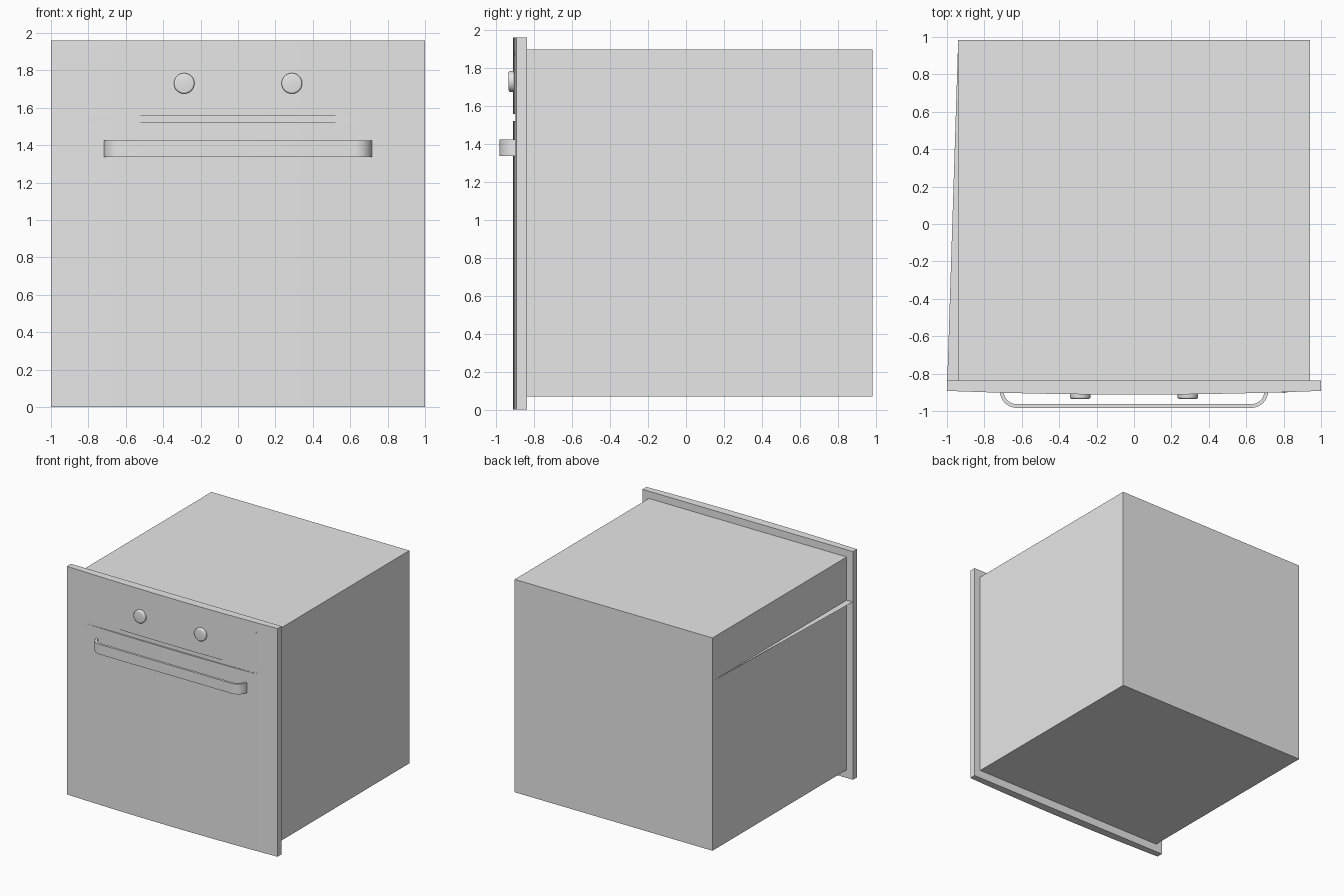
import bpy, bmesh, math
from mathutils import Matrix

cube = bpy.data.objects.get("Cube")
if cube:
    bpy.data.objects.remove(cube, do_unlink=True)

grey = bpy.data.materials.new("light_grey")
grey.use_nodes = True
grey.diffuse_color = (0.8, 0.8, 0.8, 1)
grey.node_tree.nodes["Principled BSDF"].inputs["Base Color"].default_value = (0.8, 0.8, 0.8, 1)


def finish(name, bm, smooth=True):
    bmesh.ops.recalc_face_normals(bm, faces=bm.faces)
    mesh = bpy.data.meshes.new(name)
    bm.to_mesh(mesh)
    bm.free()
    mesh.materials.append(grey)
    obj = bpy.data.objects.new(name, mesh)
    bpy.context.collection.objects.link(obj)
    if smooth:
        bpy.ops.object.select_all(action="DESELECT")
        obj.select_set(True)
        bpy.context.view_layer.objects.active = obj
        bpy.ops.object.shade_smooth_by_angle(angle=math.radians(30))
    return obj


def prism(name, outline, z0, z1, smooth=True):
    """Extrude a plan outline from z0 up to z1."""
    bm = bmesh.new()
    face = bm.faces.new([bm.verts.new((x, y, z0)) for x, y in outline])
    new = bmesh.ops.extrude_face_region(bm, geom=[face])["geom"]
    verts = [v for v in new if isinstance(v, bmesh.types.BMVert)]
    bmesh.ops.translate(bm, verts=verts, vec=(0, 0, z1 - z0))
    return finish(name, bm, smooth)


def disc(name, x, z, radius, y_front, y_back, bevel=0):
    """Cylinder facing the front, with an optional rounded front rim."""
    bm = bmesh.new()
    place = Matrix.Translation((x, (y_front + y_back) / 2, z)) @ Matrix.Rotation(math.pi / 2, 4, "X")
    bmesh.ops.create_cone(bm, cap_ends=True, segments=40, radius1=radius, radius2=radius,
                          depth=y_back - y_front, matrix=place)
    if bevel:
        rim = [e for e in bm.edges if all(v.co.y < y_front + 0.001 for v in e.verts)]
        bmesh.ops.bevel(bm, geom=rim, offset=bevel, segments=4, profile=0.5, affect="EDGES")
    return finish(name, bm)


# Oven body
BACK = -0.838
prism("oven_body", [(-0.94, BACK), (0.94, BACK), (0.94, 0.983), (-0.94, 0.983)], 0.07, 1.898, False)


# Bowed front: door, recessed slot strip, control panel
def bow(x):
    return -0.912 + 0.02 * x * x


xs = [-1 + i / 20 for i in range(41)]
back_edge = [(1, BACK), (-1, BACK)]
bowed = [(x, bow(x)) for x in xs] + back_edge
slot_x = 0.82
slot = ([(x, bow(x)) for x in xs if x < -slot_x] + [(-slot_x, bow(slot_x)), (slot_x, bow(slot_x))]
        + [(x, bow(x)) for x in xs if x > slot_x] + back_edge)
prism("door", bowed, 0, 1.52)
prism("vent_slot", slot, 1.52, 1.558)
prism("control_panel", bowed, 1.558, 1.96)

# Thin divider sheet that shows along the right side
bm = bmesh.new()
bm.faces.new([bm.verts.new((x, y, 1.527)) for x, y in
              [(-1, -0.892), (slot_x, -0.9), (0.94, BACK), (-0.94, BACK), (-0.94, 0.983)]])
finish("divider_sheet", bm, False)

# Handle: flat bar with rounded return ends
def handle_side(radius):
    right = [(0.627 + radius * math.cos(a), -0.893 - radius * math.sin(a))
             for a in [math.pi / 2 * i / 12 for i in range(13)]]
    return right + [(-x, y) for x, y in reversed(right)]


prism("door_handle", handle_side(0.09) + handle_side(0.07)[::-1], 1.337, 1.424)

# Knobs and small indicator lamp
for side, x in (("right", -0.288), ("left", 0.288)):
    disc(side + "_knob", x, 1.73, 0.055, -0.935, -0.89, 0.01)
disc("indicator_lamp", 0.8, 1.875, 0.006, -0.904, -0.89)
